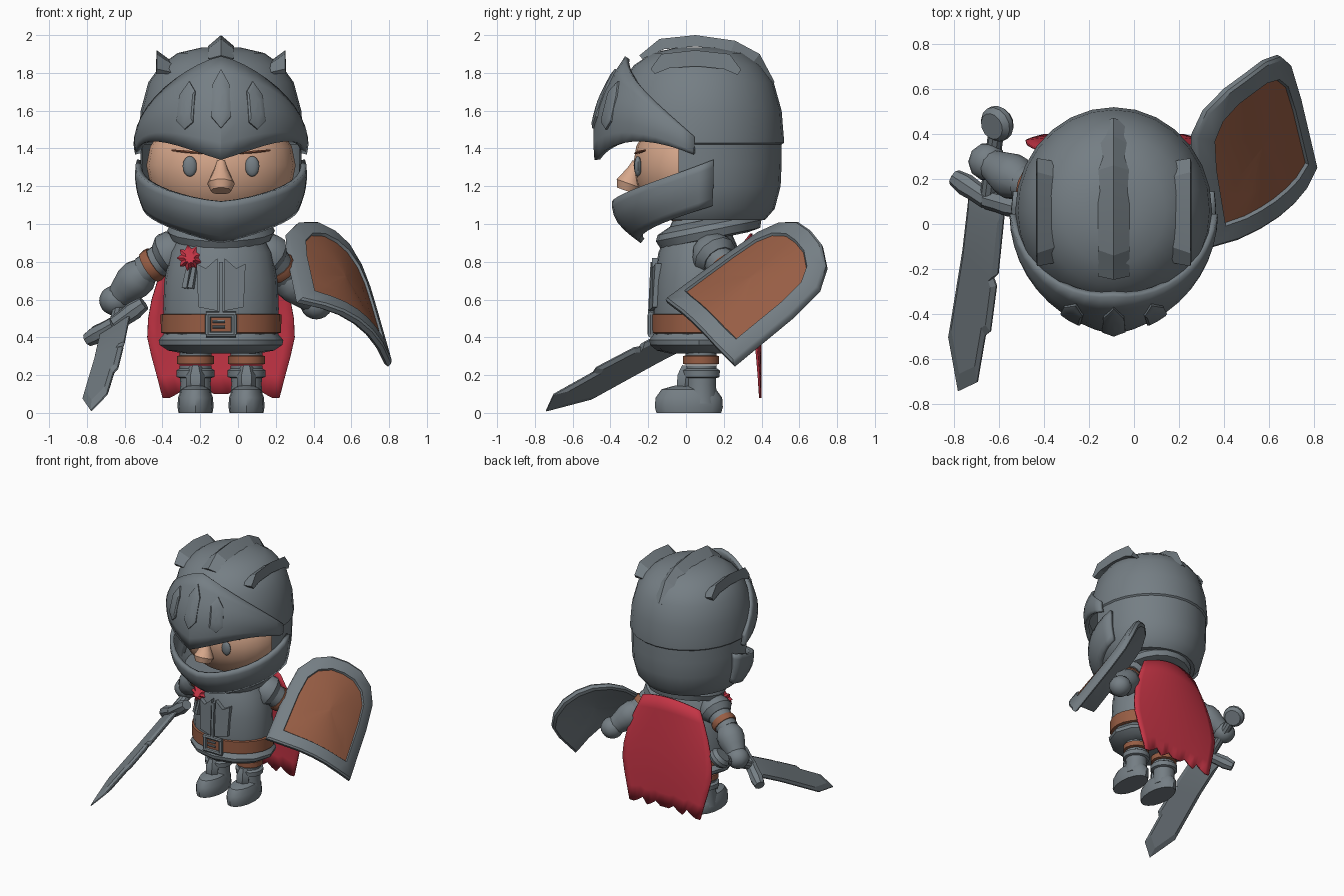
import bpy, bmesh, math
from math import sin, cos, pi, radians, sqrt
from mathutils import Vector, Matrix

if "Cube" in bpy.data.objects:
    bpy.data.objects.remove(bpy.data.objects["Cube"])

CX = -0.09   # body centre line
HY = 0.06    # head centre depth


def colour(name, rgb):
    m = bpy.data.materials.new(name)
    m.use_nodes = True
    m.diffuse_color = (*rgb, 1)
    m.node_tree.nodes["Principled BSDF"].inputs["Base Color"].default_value = (*rgb, 1)
    return m


STEEL = colour("steel grey", (0.178, 0.21, 0.232))
LEATHER = colour("leather brown", (0.31, 0.11, 0.058))
SKIN = colour("skin", (0.68, 0.39, 0.26))
RED = colour("cape red", (0.56, 0.035, 0.06))


def build(name, verts, faces, mats, index=None, thick=0, angle=35, keep=None):
    me = bpy.data.meshes.new(name)
    bm = bmesh.new()
    vs = [bm.verts.new(v) for v in verts]
    for i, f in enumerate(faces):
        face = bm.faces.new([vs[k] for k in f])
        face.material_index = index[i] if index else 0
    if keep:
        bmesh.ops.delete(bm, geom=[f for f in bm.faces if not keep(f.calc_center_median())], context='FACES')
    bmesh.ops.recalc_face_normals(bm, faces=bm.faces)
    bm.to_mesh(me)
    bm.free()
    for m in mats:
        me.materials.append(m)
    ob = bpy.data.objects.new(name, me)
    bpy.context.collection.objects.link(ob)
    if thick:
        mod = ob.modifiers.new("thickness", 'SOLIDIFY')
        mod.thickness, mod.offset = thick, 0
    bpy.ops.object.select_all(action='DESELECT')
    ob.select_set(True)
    bpy.context.view_layer.objects.active = ob
    bpy.ops.object.shade_smooth_by_angle(angle=radians(angle))
    return ob


def loft(name, rings, mats, bands=None, closed=True, **kw):
    """Skin a list of point rings; closed rings get end caps."""
    n = len(rings[0])
    verts = [p for r in rings for p in r]
    faces, index = [], []
    for j in range(len(rings) - 1):
        for i in range(n if closed else n - 1):
            k = (i + 1) % n
            faces.append((j * n + i, j * n + k, (j + 1) * n + k, (j + 1) * n + i))
            index.append(bands[j] if bands else 0)
    if closed:
        faces += [tuple(range(n)), tuple(range(len(verts) - n, len(verts)))]
        index += [bands[0], bands[-1]] if bands else [0, 0]
    return build(name, verts, faces, mats, index, **kw)


def lathe(name, prof, mat, M=Matrix(), n=20, sx=1, sy=1, **kw):
    rings = [[M @ Vector((r * sx * cos(2 * pi * i / n), r * sy * sin(2 * pi * i / n), z))
              for i in range(n)] for r, z in prof]
    return loft(name, rings, [mat], **kw)


def limb(name, a, b, radii, mat, n=12, **kw):
    a, b = Vector(a), Vector(b)
    M = Matrix.Translation(a) @ (b - a).to_track_quat('Z', 'Y').to_matrix().to_4x4()
    d = (b - a).length / (len(radii) - 1)
    return lathe(name, [(r, i * d) for i, r in enumerate(radii)], mat, M, n, **kw)


def ball(name, c, size, mat, n=16):
    prof = [(max(sin(pi * j / 10), 0.01), -cos(pi * j / 10)) for j in range(11)]
    M = Matrix.Translation(c) @ Matrix.Diagonal((*size, 1))
    return lathe(name, prof, mat, M, n, angle=50)


def at(x, y, z=0):
    return Matrix.Translation((x, y, z))


# Head and face
ball("head", (CX, 0.05, 1.31), (0.395, 0.33, 0.32), SKIN, 24)
limb("nose", (CX, -0.26, 1.33), (CX, -0.315, 1.175), (0.025, 0.036, 0.054, 0.073, 0.055), SKIN, 10)
for s, side in ((1, "left"), (-1, "right")):
    ball(side + "_eye", (CX + s * 0.165, -0.255, 1.305), (0.038, 0.02, 0.054), STEEL, 12)
    limb(side + "_brow", (CX + s * 0.1, -0.27, 1.375), (CX + s * 0.26, -0.215, 1.39), (0.005, 0.008, 0.005), LEATHER, 6)

# Helmet shell with a face opening
shell = [(0.34, 1.02), (0.39, 1.08), (0.42, 1.2), (0.425, 1.32), (0.425, 1.42), (0.436, 1.43),
         (0.436, 1.46), (0.425, 1.6), (0.385, 1.75), (0.32, 1.84), (0.23, 1.905), (0.1, 1.935)]
lathe("helmet_shell", shell, STEEL, at(CX, HY), 28, 1, 1.05,
      keep=lambda c: not (1.08 < c.z < 1.46 and c.y < -0.06))


def around(t, r, z):
    return Vector((CX + r * sin(t), HY - r * cos(t), z))


def visor_point(t, k):
    f = abs(t) / radians(88)
    top = 1.88 - 0.42 * min(f, 1) ** 1.4
    low = 1.34 + 0.1 * sin(pi * 0.9 * min(f, 1))
    r = (1 - k) * (0.44 + 0.09 * (1 - f) ** 2) + k * (0.37 + 0.075 * f)
    return around(t, r + sin(pi * k) * (0.005 + 0.06 * (1 - f)), low + (top - low) * k)


def guard_point(t, k):
    f = abs(t) / radians(101)
    top, low = 1.12 + 0.22 * f ** 1.4, 0.91 + 0.19 * f ** 1.2
    r = (1 - k) * (0.29 + 0.12 * f) + k * 0.438
    return around(t, r + 0.045 * sin(pi * k) * (1 - 0.7 * f), low + (top - low) * k)


# Visor and chin guard
for name, fn, deg in (("visor", visor_point, 88), ("chin_guard", guard_point, 101)):
    rows = [[fn(radians(deg) * i / 10, j / 6) for i in range(-10, 11)] for j in range(7)]
    loft(name, rows, [STEEL], closed=False, thick=0.03, angle=28)

# Visor slots
for t0, k0, k1 in ((0, 0.3, 0.88), (0.38, 0.22, 0.83), (-0.38, 0.22, 0.83)):
    hexa = ((0, k0), (0.1, k0 + 0.1), (0.1, k1 - 0.15), (0, k1), (-0.1, k1 - 0.15), (-0.1, k0 + 0.1))
    out = Vector((sin(t0), -cos(t0), 0.25))
    km = (k0 + k1) / 2
    loft("visor_slot", [[visor_point(t0 + dt * q, km + (k - km) * q) + out * o for dt, k in hexa]
                        for q, o in ((1, -0.01), (1, 0.024), (0.8, 0.028), (0.45, 0.026), (0.1, 0.026))], [STEEL], angle=30)


# Crests along the top of the helmet
def crest(name, path, x, lean, half, depth):
    c = Vector((0, 0.08, 1.5))
    rings = []
    for i, (y, z) in enumerate(path):
        tip = Vector((0, y, z))
        base = tip + (c - tip).normalized() * depth
        if i in (0, len(path) - 1):
            tip = base + (tip - base) * 0.4
        o = Vector((x, 0, 0))
        rings.append([o + tip + Vector((lean, 0, 0)), o + base + Vector((half, 0, 0)), o + base - Vector((half, 0, 0))])
    loft(name, rings, [STEEL], angle=15)


crest("middle_crest", [(-0.27, 1.92), (-0.14, 1.98), (0.05, 2.0), (0.26, 1.97), (0.39, 1.9), (0.5, 1.77)], CX, 0, 0.07, 0.06)
for s in (1, -1):
    crest("side_crest", [(-0.22, 1.86), (-0.13, 1.9), (0.05, 1.92), (0.23, 1.9), (0.32, 1.86)],
          CX + s * 0.285, s * 0.055, 0.06, 0.085)

# Torso, collar, belt and skirt
body = at(CX, 0.07)
lathe("torso", [(0.27, 0.36), (0.3, 0.43), (0.306, 0.55), (0.3, 0.7), (0.27, 0.85), (0.21, 0.96), (0.15, 1.06)],
      STEEL, body, 24, 1, 0.8)
lathe("collar", [(0.2, -0.05), (0.27, -0.04), (0.285, 0), (0.27, 0.03), (0.2, 0.06)], STEEL,
      at(CX, 0.12, 0.965) @ Matrix.Rotation(0.2, 4, 'X'))
lathe("belt", [(0.3, 0.42), (0.318, 0.425), (0.32, 0.52), (0.3, 0.525)], LEATHER, body, 24, 1, 0.8)
lathe("skirt", [(0.2, 0.315), (0.28, 0.33), (0.325, 0.36), (0.33, 0.385), (0.3, 0.42)], STEEL, body, 12, 1, 0.8)
for a, b in (((-0.07, 0.415), (-0.07, 0.52)), ((0.07, 0.415), (0.07, 0.52)), ((-0.08, 0.415), (0.08, 0.415)),
             ((-0.08, 0.52), (0.08, 0.52)), ((-0.045, 0.485), (0.02, 0.485)), ((-0.045, 0.455), (0.02, 0.455))):
    r = 0.016 if abs(b[0]) > 0.05 else 0.008
    limb("buckle_bar", (CX + a[0], -0.187, a[1]), (CX + b[0], -0.187, b[1]), (r, r), STEEL, 8)


def chest(x, z, off):
    ry = 0.241 - 0.13 * max(0, z - 0.7)
    return Vector((CX + x, 0.07 - ry * sqrt(1 - (x / 0.31) ** 2) - off, z))


# Breastplate ridges
for s in (1, -1):
    shape = [(0.018, 0.54), (0.018, 0.82), (0.08, 0.765), (0.13, 0.79), (0.12, 0.56)]
    loft("breastplate", [[chest(s * x, z, o) for x, z in shape] for o in (-0.03, 0.025)], [STEEL])
loft("breast_ridge", [[chest(x, z, o) for x, z in ((-0.01, 0.53), (0.01, 0.53), (0.01, 0.8), (-0.01, 0.8))]
                      for o in (-0.03, 0.03)], [STEEL])

# Badge with ribbon tails
star = [((0.07 if i % 2 else 0.05) * cos(pi * i / 9), (0.07 if i % 2 else 0.05) * sin(pi * i / 9)) for i in range(18)]
loft("badge", [[Vector((-0.255 + x * k, y + z * 0.3, 0.82 + z * k)) for x, z in star]
               for k, y in ((0.9, -0.08), (1, -0.125), (0.45, -0.15))], [RED], angle=20)
for x in (-0.26, -0.23):
    limb("ribbon_tail", (x, chest(x - CX, 0.77, 0.01).y, 0.77), (x - 0.02, chest(x - CX, 0.66, 0.01).y, 0.66), (0.015, 0.02), STEEL, 4)

# Legs
for s, side in ((1, "left"), (-1, "right")):
    x, y = CX + s * 0.135, 0.08
    lathe(side + "_boot", [(0.95, 0), (1, 0.03), (0.98, 0.08), (0.8, 0.125), (0.4, 0.145)], STEEL, at(x, 0.015), 16, 0.095, 0.18)
    limb(side + "_shin", (x, y, 0.05), (x, y, 0.25), (0.09, 0.08, 0.085), STEEL, 14)
    lathe(side + "_knee", [(0.07, 0.18), (0.1, 0.19), (0.102, 0.225), (0.07, 0.245)], STEEL, at(x, y), 14)
    limb(side + "_shin_plate", (x, -0.01, 0.09), (x, 0.005, 0.25), (0.03, 0.05, 0.052, 0.03), STEEL, 6)
    lathe(side + "_garter", [(0.08, 0.255), (0.098, 0.26), (0.098, 0.3), (0.08, 0.305)], LEATHER, at(x, y), 14)
    limb(side + "_thigh", (x, y, 0.29), (x, y, 0.42), (0.083, 0.09), STEEL, 14)

# Arms: the shield arm bends further back than the sword arm
for s, side, elbow, hand in ((1, "left", (0.34, 0.24, 0.725), (0.505, 0.335, 0.575)),
                             (-1, "right", (0.41, 0.185, 0.75), (0.56, 0.275, 0.595))):
    top, elbow, hand = [Vector((CX + s * p[0], p[1], p[2])) for p in ((0.23, 0.12, 0.87), elbow, hand)]
    inner = Vector((CX + s * 0.17, 0.09, 0.905))
    limb(side + "_pauldron", inner, top.lerp(elbow, 0.45), (0.04, 0.09, 0.115, 0.122, 0.09), STEEL)
    limb(side + "_upper_arm", top, elbow, (0.08, 0.085, 0.08), STEEL)
    limb(side + "_arm_band", top.lerp(elbow, 0.62), top.lerp(elbow, 0.83), (0.09, 0.094, 0.09), LEATHER)
    limb(side + "_forearm", top.lerp(elbow, 0.94), elbow.lerp(hand, 0.85), (0.075, 0.1, 0.1, 0.085, 0.07), STEEL)
    ball(side + "_hand", hand, (0.085, 0.085, 0.08), STEEL, 10)

# Sword
G = Vector((-0.65, 0.11, 0.47))
D = Vector((-0.11, -0.84, -0.44)).normalized()
N = D.cross(Vector((0.775, -0.425, 0.475))).normalized()
W = N.cross(D)
edge = [(0, -0.1), (0, 0.1), (0.33, 0.11), (0.36, 0.09), (0.39, 0.11), (0.62, 0.11), (0.65, 0.085), (0.89, 0.075),
        (0.975, -0.02), (0.74, -0.11), (0.3, -0.095)]
loft("blade", [[G + D * (0.45 + (a - 0.45) * k) + W * w * k + N * o for a, w in edge]
               for k, o in ((0.82, -0.018), (1, -0.004), (1, 0.004), (0.82, 0.018))], [STEEL], angle=10)
for s in (1, -1):
    limb("crossguard", G, G + W * s * 0.19 - D * 0.03, (0.045, 0.045, 0.05, 0.038), STEEL, 8)
P = G - D * 0.38
limb("grip", G, P, (0.035, 0.035), STEEL, 10)
limb("pommel", P - N * 0.04, P + N * 0.04, (0.06, 0.08, 0.08, 0.06), STEEL, 14)

# Shield: curved plate with a raised rim around a leather panel
U, V = Vector((0.70, 0.52, -0.49)), Vector((-0.167, 0.786, 0.597))
O, SN = Vector((0.578, 0.06, 0.43)), Vector((0.70, -0.33, 0.64))
half = [(0.11, 0), (0.22, 0), (0.345, 0.01), (0.338, 0.2), (0.33, 0.42), (0.305, 0.62), (0.235, 0.73), (0.12, 0.79)]
outline = [(0, 0)] + half + [(0, 0.8)] + [(-u, v) for u, v in reversed(half)]


def shield_ring(k, n):
    return [O + U * u * k + V * (0.4 + (v - 0.4) * k) + SN * (0.1 * (1 - (u * k / 0.345) ** 2) + n) for u, v in outline]


loft("shield", [shield_ring(k, n) for k, n in ((0.03, -0.05), (0.5, -0.05), (0.95, -0.05), (1, -0.035), (1, -0.01), (0.97, 0),
     (0.76, 0), (0.74, -0.015), (0.5, -0.015), (0.03, -0.015))], [STEEL, LEATHER], [0] * 7 + [1, 1])

# Cape with a ragged hem
rows = []
for j in range(9):
    f = j / 8
    row = []
    for i in range(-8, 9):
        w = 0.25 + 0.14 * sin(pi * min(f / 1.2, 0.5)) - 0.08 * max(0, f - 0.65) / 0.35
        rag = (0.03 if abs(i) in (2, 5) else -0.02 if abs(i) in (4, 7, 8) else 0) * f ** 6
        z = 0.95 - 0.85 * f + rag - 0.05 * (i / 8) ** 2 * (1 - f)
        row.append(Vector((CX + w * i / 8, 0.345 + 0.05 * sin(pi * 0.6 * f) - 0.04 * (i / 8) ** 2 * (1 - f * f), z)))
    rows.append(row)
loft("cape", rows, [RED], closed=False, thick=0.012)
